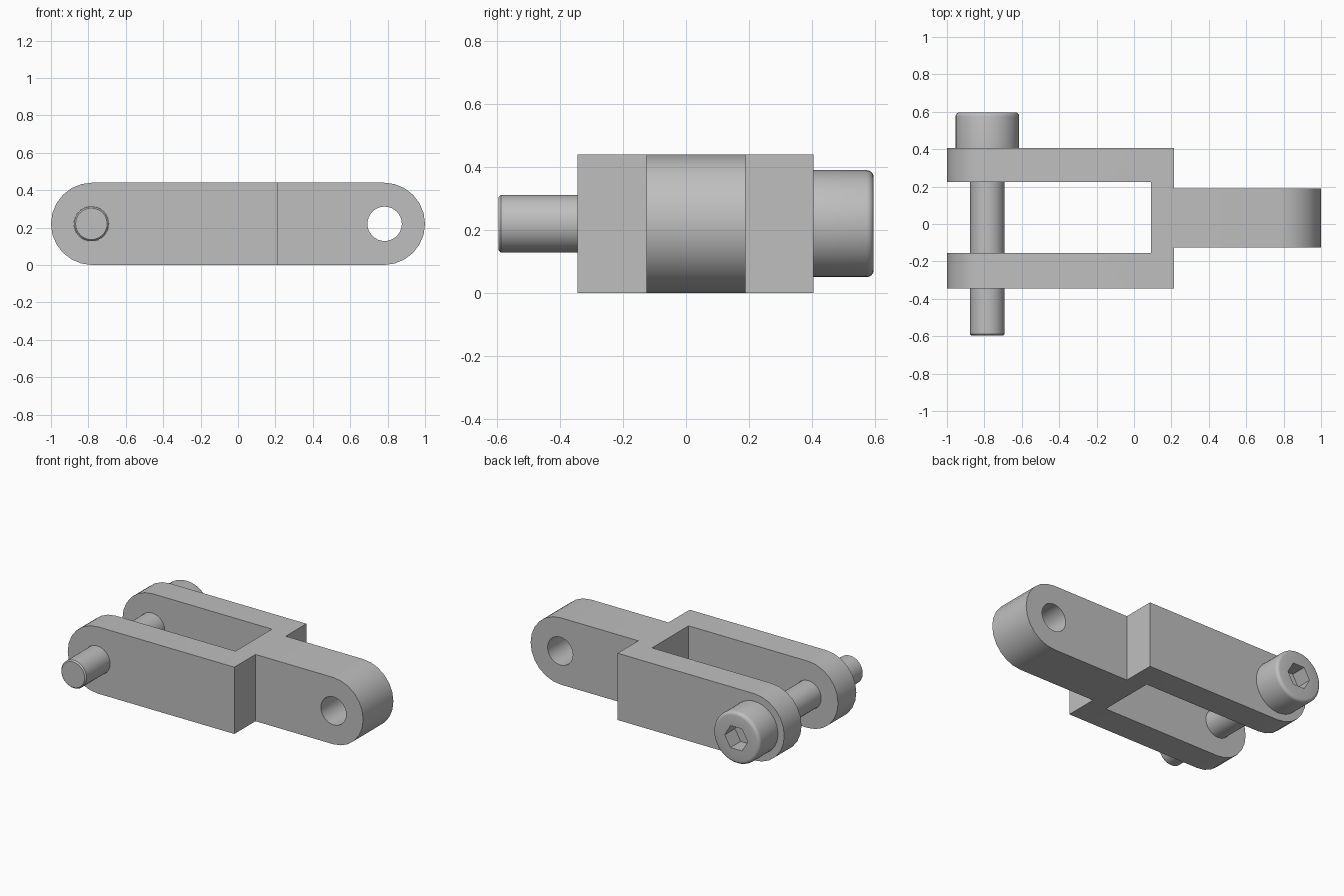
import bpy
import bmesh
import math
from mathutils import Matrix

if "Cube" in bpy.data.objects:
    bpy.data.objects.remove(bpy.data.objects["Cube"], do_unlink=True)

R = 0.22            # half height and end radius
PIN_X = 0.784       # pin and hole distance from centre
PIN_R = 0.092
ALONG_Y = Matrix.Rotation(math.radians(90), 4, "X")

steel = bpy.data.materials.new("plain grey steel")
steel.use_nodes = True
grey = (0.52, 0.52, 0.52, 1)
steel.diffuse_color = grey
steel.node_tree.nodes["Principled BSDF"].inputs["Base Color"].default_value = grey


def add(name, bm):
    bmesh.ops.recalc_face_normals(bm, faces=bm.faces)
    mesh = bpy.data.meshes.new(name)
    bm.to_mesh(mesh)
    bm.free()
    mesh.materials.append(steel)
    ob = bpy.data.objects.new(name, mesh)
    bpy.context.collection.objects.link(ob)
    return ob


def box(name, x0, x1, y0, y1, z0, z1):
    bm = bmesh.new()
    size = Matrix.Diagonal((x1 - x0, y1 - y0, z1 - z0, 1))
    mid = Matrix.Translation(((x0 + x1) / 2, (y0 + y1) / 2, (z0 + z1) / 2))
    bmesh.ops.create_cube(bm, size=1, matrix=mid @ size)
    return add(name, bm)


def rod(name, x, y0, y1, radius, sides):
    bm = bmesh.new()
    place = Matrix.Translation((x, (y0 + y1) / 2, R)) @ ALONG_Y
    bmesh.ops.create_cone(bm, cap_ends=True, segments=sides, radius1=radius,
                          radius2=radius, depth=y1 - y0, matrix=place)
    return add(name, bm)


def cut(target, cutters):
    # Apply each cutter to the target, then discard it
    bpy.ops.object.select_all(action="DESELECT")
    bpy.context.view_layer.objects.active = target
    target.select_set(True)
    for c in cutters:
        c.hide_render = True
        mod = target.modifiers.new(c.name, "BOOLEAN")
        mod.operation = "DIFFERENCE"
        mod.solver = "EXACT"
        mod.object = c
        bpy.ops.object.modifier_apply(modifier=mod.name)
        bpy.data.objects.remove(c, do_unlink=True)
    bpy.ops.object.shade_smooth_by_angle(angle=math.radians(32))


# Clevis body: round-ended slab, cut to a fork on one side and a tongue on the other
steps = 12
outline = []
for side in (1, -1):
    for i in range(steps + 1):
        a = math.pi * i / steps - math.pi / 2
        outline.append((side * ((1 - R) + R * math.cos(a)), R + side * R * math.sin(a)))
bm = bmesh.new()
slab = bm.faces.new([bm.verts.new((x, -0.345, z)) for x, z in outline])
new = bmesh.ops.extrude_face_region(bm, geom=[slab])["geom"]
bmesh.ops.translate(bm, vec=(0, 0.75, 0),
                    verts=[v for v in new if isinstance(v, bmesh.types.BMVert)])
clevis = add("clevis_body", bm)
cut(clevis, [
    box("fork_slot", -1.2, 0.09, -0.155, 0.225, -0.2, 0.7),
    box("front_shoulder", 0.215, 1.2, -0.6, -0.125, -0.2, 0.7),
    box("back_shoulder", 0.215, 1.2, 0.19, 0.7, -0.2, 0.7),
    rod("tongue_hole", PIN_X, -0.5, 0.5, PIN_R, 32),
    rod("fork_hole", -PIN_X, -0.6, 0.6, PIN_R + 0.001, 32),
])

# Socket-head pin: a turned profile of (radius, y) with rounded rims
HEAD_R, END, RIM, TIP = 0.17, 0.597, 0.022, 0.008
profile = [(0, -END), (PIN_R - TIP, -END), (PIN_R, TIP - END),
           (PIN_R, 0.405), (HEAD_R, 0.405)]
for i in range(5):
    a = math.pi / 2 * i / 4
    profile.append((HEAD_R - RIM + RIM * math.cos(a), END - RIM + RIM * math.sin(a)))
profile.append((0, END))
bm = bmesh.new()
points = [bm.verts.new((-PIN_X + r, y, R)) for r, y in profile]
edges = [bm.edges.new(pair) for pair in zip(points, points[1:])]
bmesh.ops.spin(bm, geom=points + edges, cent=(-PIN_X, 0, R), axis=(0, 1, 0),
               angle=math.tau, steps=40, use_duplicate=False)
bmesh.ops.remove_doubles(bm, verts=bm.verts, dist=0.0005)
pin = add("socket_head_pin", bm)

# Hexagonal socket with flats at top and bottom
socket = rod("hex_socket", 0, 0.49, 0.7, 0.084, 6)
turn = Matrix.Translation((-PIN_X, 0, R)) @ Matrix.Rotation(math.radians(30), 4, "Y")
socket.data.transform(turn @ Matrix.Translation((0, 0, -R)))
cut(pin, [socket])
